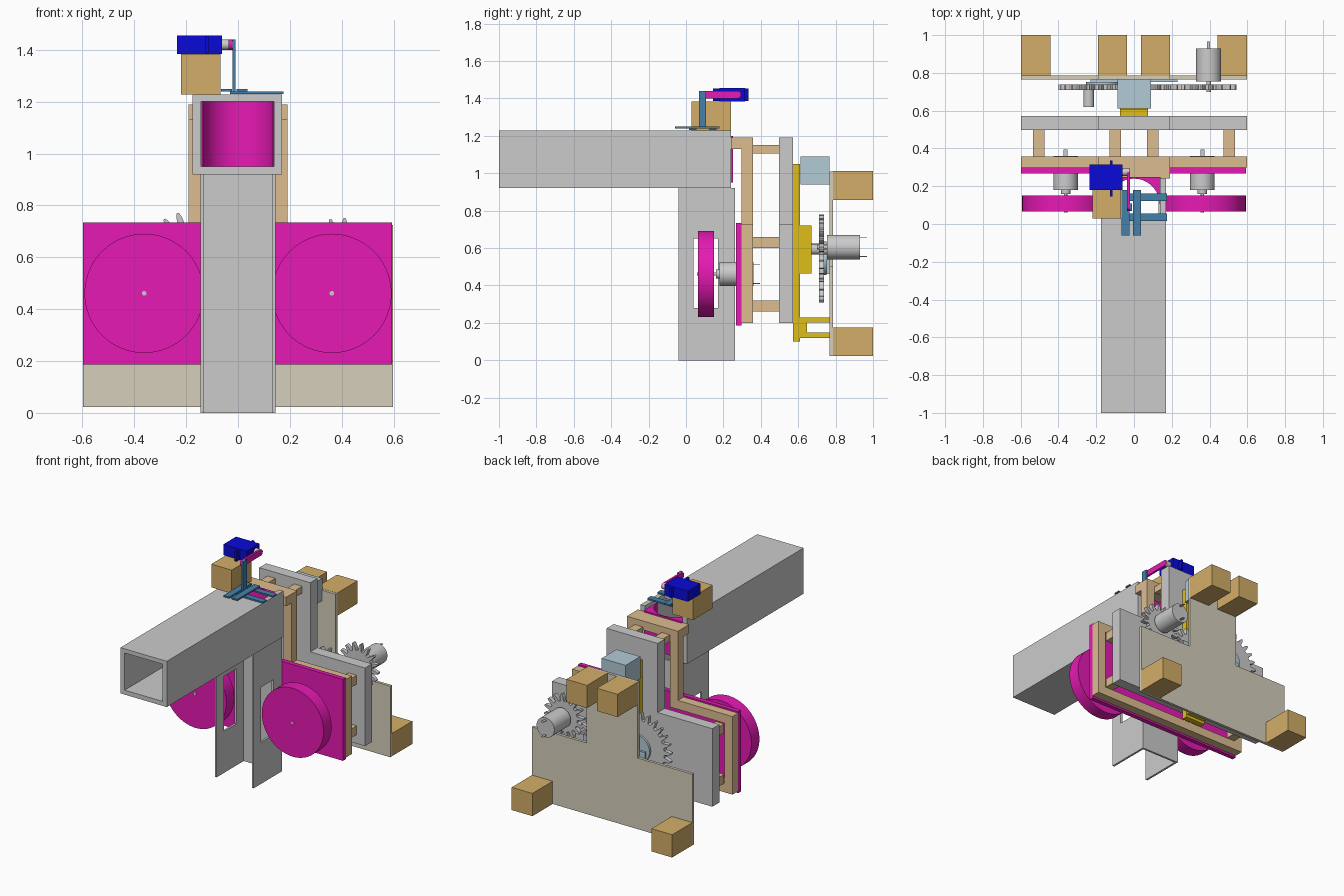
import bpy, bmesh
from math import sin, cos, pi
from mathutils import Matrix

if "Cube" in bpy.data.objects:
    bpy.data.objects.remove(bpy.data.objects["Cube"])


def mat(name, r, g, b):
    m = bpy.data.materials.new(name)
    m.diffuse_color = (r, g, b, 1)
    m.use_nodes = True
    m.node_tree.nodes["Principled BSDF"].inputs["Base Color"].default_value = m.diffuse_color
    return m


MAGENTA = mat("magenta", .80, .01, .46)
WOOD = mat("pale_wood", .72, .51, .28)
BLOCK = mat("block_wood", .65, .42, .14)
BEIGE = mat("beige", .67, .62, .50)
YELLOW = mat("yellow", .74, .52, .01)
PALE = mat("pale_blue", .45, .60, .68)
STEEL = mat("steel_blue", .06, .22, .40)
BLUE = mat("blue", .003, .003, .70)


def finish(name, bm, m=None, smooth=False):
    bmesh.ops.recalc_face_normals(bm, faces=bm.faces)
    me = bpy.data.meshes.new(name)
    bm.to_mesh(me)
    bm.free()
    ob = bpy.data.objects.new(name, me)
    bpy.context.collection.objects.link(ob)
    if m:
        me.materials.append(m)
    if smooth:
        bpy.ops.object.select_all(action='DESELECT')
        ob.select_set(True)
        bpy.context.view_layer.objects.active = ob
        bpy.ops.object.shade_smooth_by_angle()
    return ob


def box(name, x, y, z, m=None):
    """Box from (min, max) ranges."""
    bm = bmesh.new()
    bmesh.ops.create_cube(bm, size=1)
    for v in bm.verts:
        v.co = [(r[0] + r[1]) / 2 + c * (r[1] - r[0]) for r, c in zip((x, y, z), v.co)]
    return finish(name, bm, m)


def rod(name, x, z, r, y0, y1, m=None, seg=48):
    """Cylinder along y."""
    bm = bmesh.new()
    bmesh.ops.create_cone(bm, cap_ends=True, segments=seg, radius1=r, radius2=r, depth=y1 - y0,
                          matrix=Matrix.Translation((x, (y0 + y1) / 2, z)) @ Matrix.Rotation(pi / 2, 4, 'X'))
    return finish(name, bm, m, True)


def prism(name, outline, a, b, m=None, hole=None, axis='Y', smooth=False):
    """Extrude an outline along an axis; hole has as many points as the outline."""
    place = {'X': lambda p, t: (t, p[0], p[1]), 'Y': lambda p, t: (p[0], t, p[1]),
             'Z': lambda p, t: (p[0], p[1], t)}[axis]
    bm = bmesh.new()
    n = len(outline)
    loops = [[[bm.verts.new(place(p, t)) for p in o] for t in (a, b)] for o in (outline, hole) if o]
    for lo, hi in loops:
        for i in range(n):
            j = (i + 1) % n
            bm.faces.new((lo[i], lo[j], hi[j], hi[i]))
    for k in (0, 1):
        if hole:
            o, h = loops[0][k], loops[1][k]
            for i in range(n):
                j = (i + 1) % n
                bm.faces.new((o[i], o[j], h[j], h[i]))
        else:
            bm.faces.new(loops[0][k])
    return finish(name, bm, m, smooth)


def tee(w, s, z0, z1, z2):
    """Inverted T outline."""
    return [(-w, z0), (w, z0), (w, z1), (s, z1), (s, z2), (-s, z2), (-s, z1), (-w, z1)]


def gear(name, x, z, r, n, m=None):
    pts = []
    for i in range(n):
        for f, q in ((0, r - .045), (.4, r - .045), (.5, r - .018), (.62, r), (.78, r), (.9, r - .018)):
            t = 2 * pi * (i + f) / n
            pts.append((x + q * cos(t), z + q * sin(t)))
    return prism(name, pts, .71, .738, m)


# square barrel, open above and below at its rear end
box("barrel_floor", (-.175, .17), (-1, -.02), (.92, .95))
box("barrel_roof", (-.175, .17), (-1, .03), (1.2, 1.228))
for side, x in (("left", (-.175, -.143)), ("right", (.138, .17))):
    box("barrel_wall_" + side, x, (-1, .24), (.92, 1.228))

# curved deflector closing the barrel
arc = [(.135 * cos(pi * i / 32), .105 + .135 * sin(pi * i / 32)) for i in range(33)]
prism("deflector", [(.139, .105), (.139, .25), (-.143, .25), (-.143, .105)] + arc[::-1],
      .95, 1.2, MAGENTA, axis='Z', smooth=True)

# vertical feed channel with wheel windows, open at the front
box("channel_back", (-.145, .145), (.248, .262), (0, .92))
side = [(-.04, 0), (.26, 0), (.26, .92), (-.04, .92)]
window = [(.04, .28), (.17, .28), (.17, .65), (.04, .65)]
for s in (-1, 1):
    prism("channel_side", side, s * .131, s * .145, None, window, 'X')

# flywheels and their motors
for s in (-1, 1):
    x = s * .362
    rod("flywheel", x, .461, .23, .065, .15, MAGENTA, 64)
    rod("flywheel_shaft", x, .461, .009, .06, .19, None, 16)
    rod("flywheel_boss", x, .461, .025, .16, .18, None, 24)
    rod("flywheel_motor", x, .461, .065, .18, .36)
    for t in (-1, 1):
        box("motor_tab", (x - .01, x + .01), (.36, .395), (.459 + t * .05, .463 + t * .05))

# motor plate and wooden front frame
box("motor_plate", (-.597, .594), (.268, .298), (.187, .735), MAGENTA)
prism("front_frame", tee(.597, .19, .2, .725, 1.19), .298, .358, WOOD, tee(.537, .13, .26, .665, 1.13))
box("frame_top_tab", (-.19, .19), (.24, .298), (1.13, 1.19), WOOD)
for s in (-1, 1):
    for z in (.29, .63):
        box("spacer", (s * .505 - .03, s * .505 + .03), (.358, .497), (z - .03, z + .03), WOOD)
    box("spacer_top", (s * .1 - .03, s * .1 + .03), (.358, .497), (1.105, 1.15), WOOD)

# grey rear carriage
prism("rear_carriage", tee(.597, .19, .2, .725, 1.19), .497, .572)

# yellow pivot bar with hub and lower fork
box("pivot_bar", (-.075, .075), (.572, .61), (.1, 1.05), YELLOW)
box("pivot_hub", (-.075, .075), (.61, .672), (.465, .72), YELLOW)
prism("lower_fork", [(.61, .12), (.768, .12), (.768, .148), (.648, .148), (.648, .203), (.768, .203),
                     (.768, .228), (.61, .228)], -.07, .07, YELLOW, axis='X')
box("upper_bearing", (-.088, .09), (.612, .768), (.94, 1.09), PALE)
rod("pivot_shaft", 0, .593, .028, .672, .765)

# gear train with drive motor
gear("large_gear", -.165, .545, .235, 26)
gear("middle_gear", .158, .545, .115, 12)
gear("drive_gear", .395, .605, .147, 16)
box("gear_bracket", (-.23, .23), (.752, .766), (.46, .54), PALE)
rod("large_gear_hub", -.165, .545, .09, .738, .752, PALE)
rod("gear_pin", -.24, .595, .028, .62, .71)
rod("drive_motor", .395, .605, .066, .755, .93)
rod("drive_shaft", .395, .605, .012, .70, .755, None, 16)
for t in (-1, 1):
    box("drive_tab", (.387, .403), (.93, .967), (.603 + t * .05, .607 + t * .05))

# rear base plate and corner blocks
prism("base_plate", tee(.597, .19, .022, .5, 1.01), .766, .785, BEIGE)
for s in (-1, 1):
    for x, z in ((.52, .022), (.113, .858)):
        box("corner_block", (s * x - .077, s * x + .077), (.783, 1), (z, z + .153), BLOCK)

# gate servo on its block
box("servo_block", (-.22, -.068), (.03, .24), (1.228, 1.384), BLOCK)
box("servo_body", (-.235, -.062), (.18, .315), (1.384, 1.456), BLUE)
for y in ((.145, .18), (.315, .335)):
    box("servo_flange", (-.127, -.113), y, (1.386, 1.454), BLUE)
bm = bmesh.new()
bmesh.ops.create_cone(bm, cap_ends=True, segments=32, radius1=.02, radius2=.02, depth=.04,
                      matrix=Matrix.Translation((-.045, .275, 1.42)) @ Matrix.Rotation(pi / 2, 4, 'Y'))
finish("servo_output", bm, None, True)

# linkage arm with rounded ends
ends = [(.275, -pi / 2), (.09, pi / 2)]
prism("linkage_arm", [(y + .02 * cos(a + pi * i / 10), 1.42 + .02 * sin(a + pi * i / 10))
                      for y, a in ends for i in range(11)], -.036, -.022, MAGENTA, axis='X')

# sliding gate: post, two long bars, two cross bars
box("gate_post", (-.022, -.01), (.07, .108), (1.24, 1.44), STEEL)
for x in (-.065, -.005):
    box("gate_long_bar", (x, x + .042), (-.06, .18), (1.24, 1.25), STEEL)
for y in (.015, .122):
    box("gate_cross_bar", (-.03, .175), (y, y + .04), (1.23, 1.24), STEEL)
